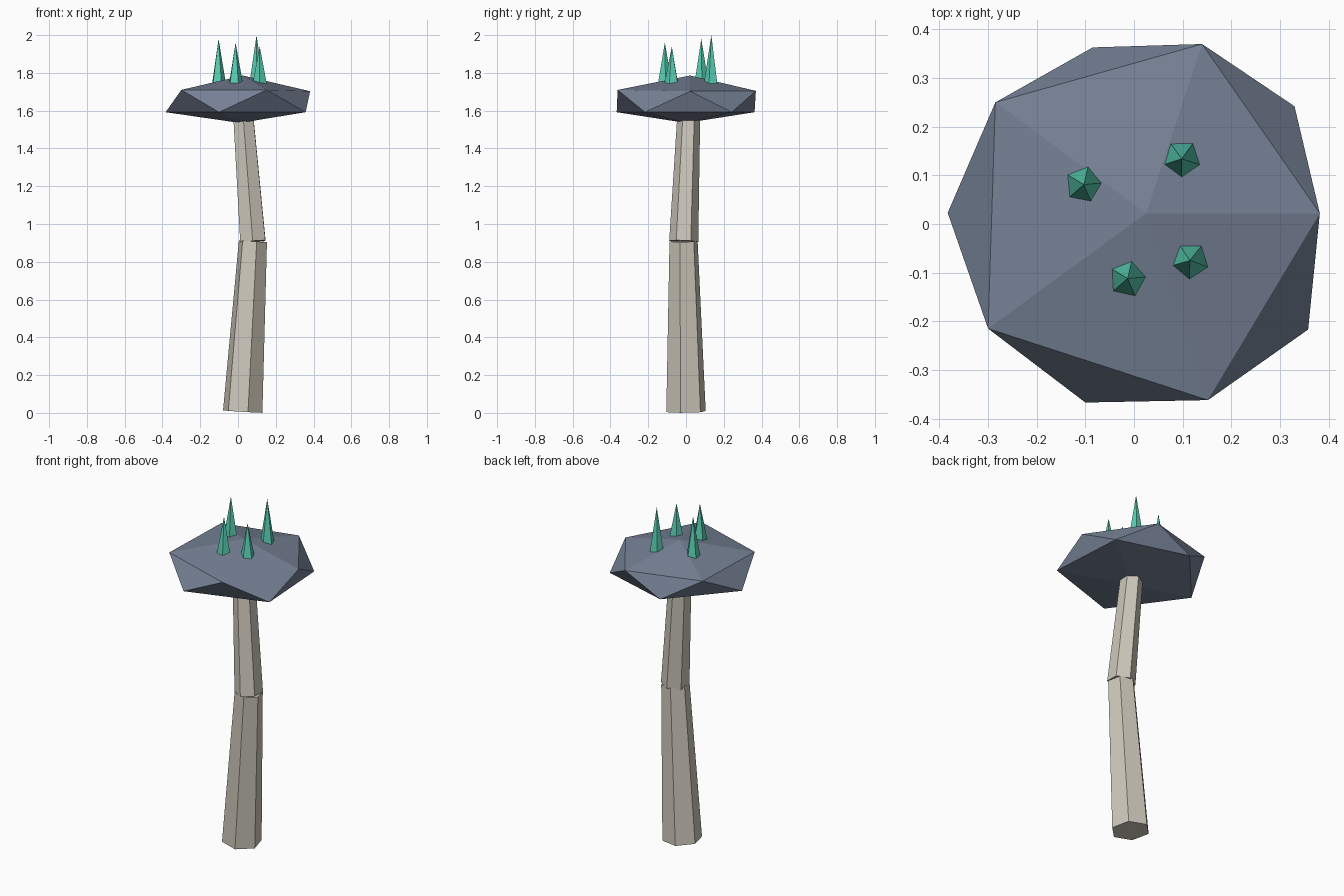
import bpy, bmesh
from math import sin, cos, radians, tau
from mathutils import Vector

if "Cube" in bpy.data.objects:
    bpy.data.objects.remove(bpy.data.objects["Cube"])


def material(name, rgb):
    m = bpy.data.materials.new(name)
    m.diffuse_color = (*rgb, 1)
    m.use_nodes = True
    m.node_tree.nodes["Principled BSDF"].inputs["Base Color"].default_value = m.diffuse_color
    return m


STONE = material("pale_stalk", (0.62, 0.58, 0.50))
SLATE = material("slate_cap", (0.18, 0.22, 0.30))
TEAL = material("teal_spike", (0.10, 0.62, 0.45))


def finish(name, bm, mat):
    bmesh.ops.recalc_face_normals(bm, faces=bm.faces)
    me = bpy.data.meshes.new(name)
    bm.to_mesh(me)
    bm.free()
    me.materials.append(mat)
    ob = bpy.data.objects.new(name, me)
    bpy.context.collection.objects.link(ob)


def taper(name, start, end, r1, r2, sides, phase, mat):
    """Tapered prism (or cone if r2 is 0) whose end caps are square to its axis."""
    start, end = Vector(start), Vector(end)
    tilt = Vector((0, 0, 1)).rotation_difference(end - start)
    bm = bmesh.new()

    def ring(c, r):
        return [bm.verts.new(c + tilt @ Vector((r * cos(a), r * sin(a), 0)))
                for a in (radians(phase) + tau * i / sides for i in range(sides))]

    low = ring(start, r1)
    bm.faces.new(low)
    if r2:
        high = ring(end, r2)
        bm.faces.new(high)
    else:
        high = [bm.verts.new(end)] * sides
    for i in range(sides):
        j = (i + 1) % sides
        bm.faces.new((low[i], low[j], high[j], high[i]) if r2 else (low[i], low[j], high[i]))
    finish(name, bm, mat)


# Bent stalk in two hexagonal segments
taper("lower_stalk", (0.025, 0, 0.007), (0.079, -0.013, 0.909), 0.108, 0.077, 6, -15, STONE)
taper("upper_stalk", (0.079, -0.012, 0.908), (0.029, 0.014, 1.56), 0.077, 0.061, 6, -31, STONE)

# Cap: flattened, slightly uneven icosahedron
bm = bmesh.new()
top = bm.verts.new((0.025, 0.022, 1.786))
bottom = bm.verts.new((0.01, 0.0, 1.535))
upper = [bm.verts.new((x, y, z)) for x, y, z in (
    (0.382, 0.022, 1.703), (0.14, 0.37, 1.705), (-0.285, 0.25, 1.71),
    (-0.30, -0.215, 1.71), (0.152, -0.362, 1.71))]
lower = [bm.verts.new((x, y, 1.592)) for x, y in (
    (0.33, 0.242), (-0.085, 0.363), (-0.383, 0.023), (-0.10, -0.367), (0.358, -0.217))]
for i in range(5):
    j = (i + 1) % 5
    bm.faces.new((top, upper[i], upper[j]))
    bm.faces.new((upper[i], lower[i], upper[j]))
    bm.faces.new((lower[i], lower[j], upper[j]))
    bm.faces.new((bottom, lower[j], lower[i]))
finish("cap", bm, SLATE)

# Crystal spikes on the cap
for n, (x, y, z, phase) in enumerate((
        (-0.103, 0.081, 1.98, 5), (0.098, 0.134, 2.0, -18),
        (-0.013, -0.112, 1.96, 5), (0.115, -0.075, 1.94, -20))):
    taper(f"spike_{n + 1}", (x, y, 1.745), (x, y, z), 0.039, 0, 5, phase, TEAL)
